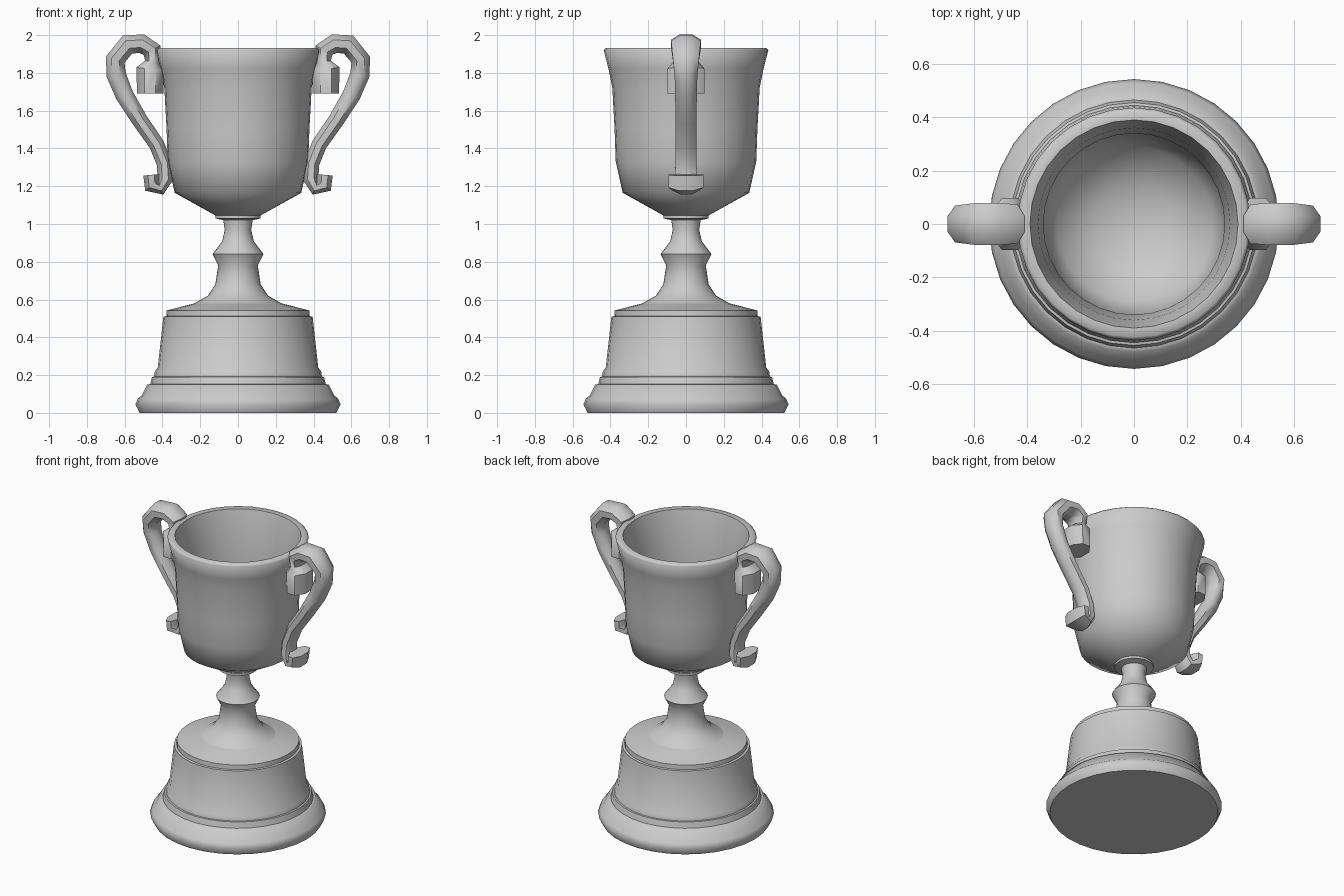
import bpy, bmesh, math
from mathutils import Vector

cube = bpy.data.objects.get("Cube")
if cube:
    bpy.data.objects.remove(cube)

metal = bpy.data.materials.new("light_grey_metal")
metal.use_nodes = True
grey = (0.6, 0.6, 0.6, 1)
metal.diffuse_color = grey
metal.node_tree.nodes["Principled BSDF"].inputs["Base Color"].default_value = grey


def finish(name, bm, angle):
    bmesh.ops.remove_doubles(bm, verts=bm.verts, dist=1e-5)
    bmesh.ops.recalc_face_normals(bm, faces=bm.faces)
    mesh = bpy.data.meshes.new(name)
    bm.to_mesh(mesh)
    bm.free()
    mesh.materials.append(metal)
    obj = bpy.data.objects.new(name, mesh)
    bpy.context.collection.objects.link(obj)
    bpy.ops.object.select_all(action="DESELECT")
    obj.select_set(True)
    bpy.context.view_layer.objects.active = obj
    bpy.ops.object.shade_smooth_by_angle(angle=math.radians(angle))
    return obj


def lathe(name, profile, angle=60, sides=32):
    """Turn a (radius, height) profile about the z axis."""
    bm = bmesh.new()
    verts = [bm.verts.new((r, 0, z)) for r, z in profile]
    edges = [bm.edges.new(pair) for pair in zip(verts, verts[1:])]
    bmesh.ops.spin(bm, geom=verts + edges, cent=(0, 0, 0), axis=(0, 0, 1),
                   angle=math.tau, steps=sides, use_merge=True)
    return finish(name, bm, angle)


def sweep(name, path, side, sides=8):
    """Tube in the xz plane; each stop is x, z, in-plane radius, y radius."""
    bm = bmesh.new()
    points = [Vector((x, 0, z)) for x, z, _, _ in path]
    rings = []
    for i, (p, stop) in enumerate(zip(points, path)):
        ahead = points[min(i + 1, len(points) - 1)] - p
        behind = p - points[max(i - 1, 0)]
        t = (ahead.normalized() + behind.normalized()).normalized()
        across = Vector((-t.z, 0, t.x))
        ring = []
        for k in range(sides):
            a = math.tau * (k + 0.5) / sides
            v = p + across * stop[2] * math.cos(a)
            ring.append(bm.verts.new((v.x * side, stop[3] * math.sin(a), v.z)))
        rings.append(ring)
    for lower, upper in zip(rings, rings[1:]):
        for k in range(sides):
            n = (k + 1) % sides
            bm.faces.new((lower[k], lower[n], upper[n], upper[k]))
    bm.faces.new(rings[0])
    bm.faces.new(rings[-1])
    return finish(name, bm, 50)


# Stepped pedestal
lathe("pedestal", [
    (0, 0), (.52, 0), (.543, .045), (.53, .075), (.51, .092), (.48, .15),
    (.465, .152), (.455, .19), (.445, .192), (.44, .22), (.425, .24),
    (.395, .51), (.38, .512), (.378, .542), (.23, .58)])

# Waisted stem with a knop
lathe("stem", [
    (.23, .58), (.16, .62), (.12, .68), (.105, .78), (.135, .84),
    (.083, .91), (.07, .97), (.078, 1.02), (.12, 1.03), (.12, 1.05)])

# Hollow cup, outside then inside
lathe("cup", [
    (0, 1.04), (.11, 1.04), (.335, 1.165), (.372, 1.33), (.378, 1.5),
    (.39, 1.72), (.41, 1.82), (.436, 1.92), (.425, 1.932), (.39, 1.93),
    (.36, 1.8), (.34, 1.6), (.335, 1.33), (.29, 1.2), (.15, 1.12), (0, 1.09)])

# Scroll handles, from the upper bulb down to the lower curl
scroll = [
    (.465, 1.69, .075, .105), (.465, 1.82, .08, .105), (.455, 1.86, .04, .07),
    (.455, 1.92, .055, .08), (.51, 1.955, .055, .085), (.585, 1.95, .058, .085),
    (.65, 1.87, .056, .075), (.645, 1.79, .056, .065), (.60, 1.68, .052, .062),
    (.52, 1.55, .046, .06), (.43, 1.42, .044, .06), (.39, 1.32, .044, .06),
    (.385, 1.24, .045, .065), (.41, 1.19, .04, .075), (.455, 1.205, .05, .1),
    (.46, 1.26, .045, .1)]
for name, side in (("left_handle", 1), ("right_handle", -1)):
    sweep(name, scroll, side)
